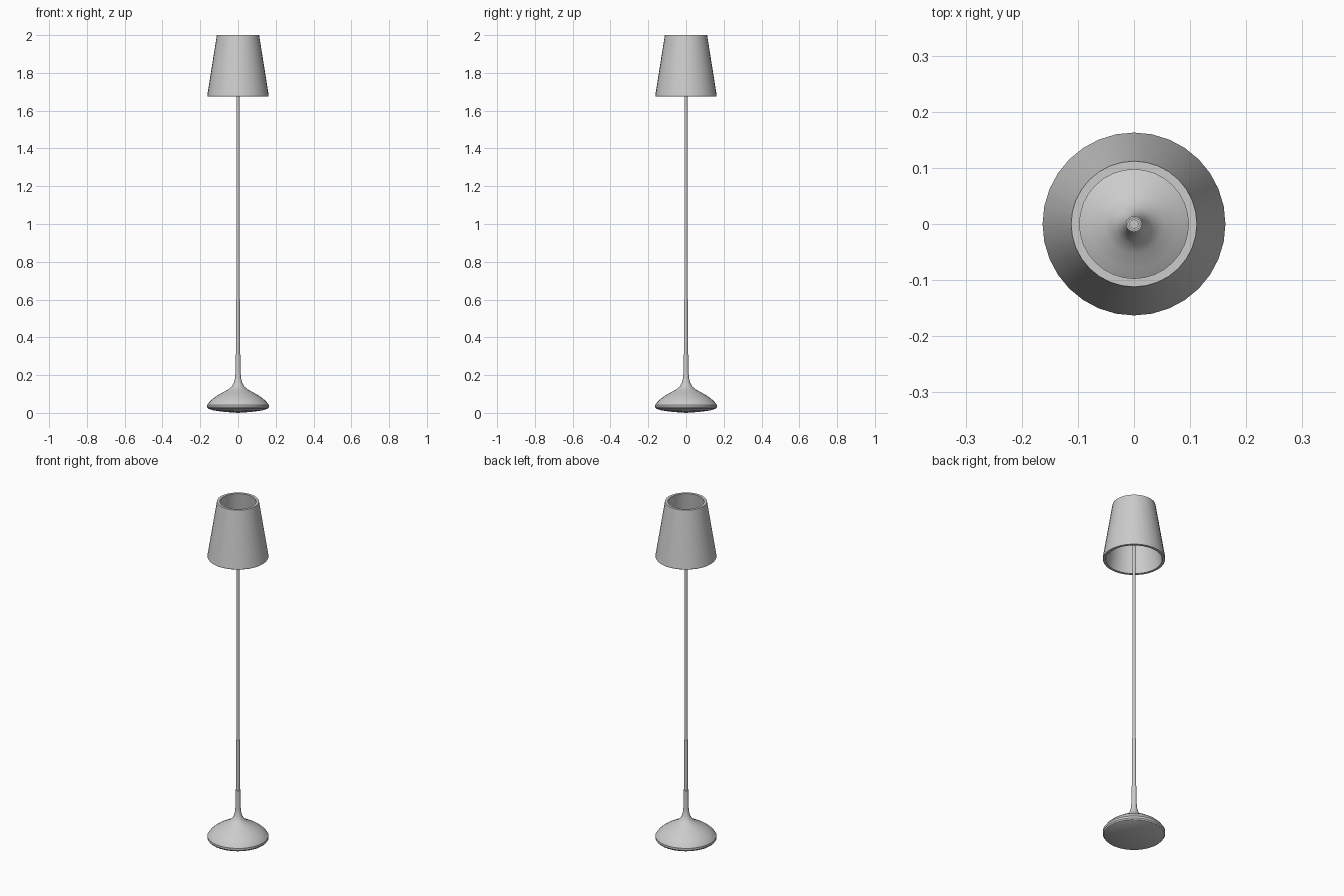
import bpy, bmesh, math

if "Cube" in bpy.data.objects:
    bpy.data.objects.remove(bpy.data.objects["Cube"])

SIDES = 32


def lathe(name, profile, sides=SIDES, closed=False, angle=30):
    """Spin an (r, z) profile around the z axis."""
    bm = bmesh.new()
    rings = []
    for r, z in profile:
        if r == 0:
            rings.append([bm.verts.new((0, 0, z))] * sides)
        else:
            rings.append([bm.verts.new((r * math.cos(2 * math.pi * i / sides),
                                        r * math.sin(2 * math.pi * i / sides), z))
                          for i in range(sides)])
    pairs = list(zip(rings, rings[1:]))
    if closed:
        pairs.append((rings[-1], rings[0]))
    for a, b in pairs:
        for i in range(sides):
            j = (i + 1) % sides
            quad = list(dict.fromkeys((a[i], a[j], b[j], b[i])))
            bm.faces.new(quad)
    bmesh.ops.recalc_face_normals(bm, faces=bm.faces)
    mesh = bpy.data.meshes.new(name)
    bm.to_mesh(mesh)
    bm.free()
    obj = bpy.data.objects.new(name, mesh)
    bpy.context.collection.objects.link(obj)
    bpy.ops.object.select_all(action='DESELECT')
    obj.select_set(True)
    bpy.context.view_layer.objects.active = obj
    bpy.ops.object.shade_smooth_by_angle(angle=math.radians(angle))
    return obj


# Domed base: shallow underside, thin rim, flare up into the pole
lathe("base", [
    (0, 0), (0.07, 0.005), (0.13, 0.013), (0.158, 0.023),
    (0.163, 0.03), (0.163, 0.042), (0.16, 0.046),
    (0.15, 0.06), (0.132, 0.076), (0.108, 0.093), (0.08, 0.109),
    (0.052, 0.124), (0.033, 0.14), (0.022, 0.16), (0.016, 0.185),
    (0.014, 0.21), (0.014, 0.31), (0, 0.31)])

# Pole in two stepped tubes
lathe("lower_pole", [(0, 0.29), (0.0115, 0.29), (0.0115, 0.6), (0, 0.6)], 24)
lathe("upper_pole", [(0, 0.58), (0.008, 0.58), (0.008, 1.84), (0, 1.84)], 24)

# Thick tapered shade, open at both ends
lathe("shade", [
    (0.161, 1.675), (0.163, 1.68), (0.112, 2.0),
    (0.097, 2.0), (0.147, 1.675)], closed=True)
